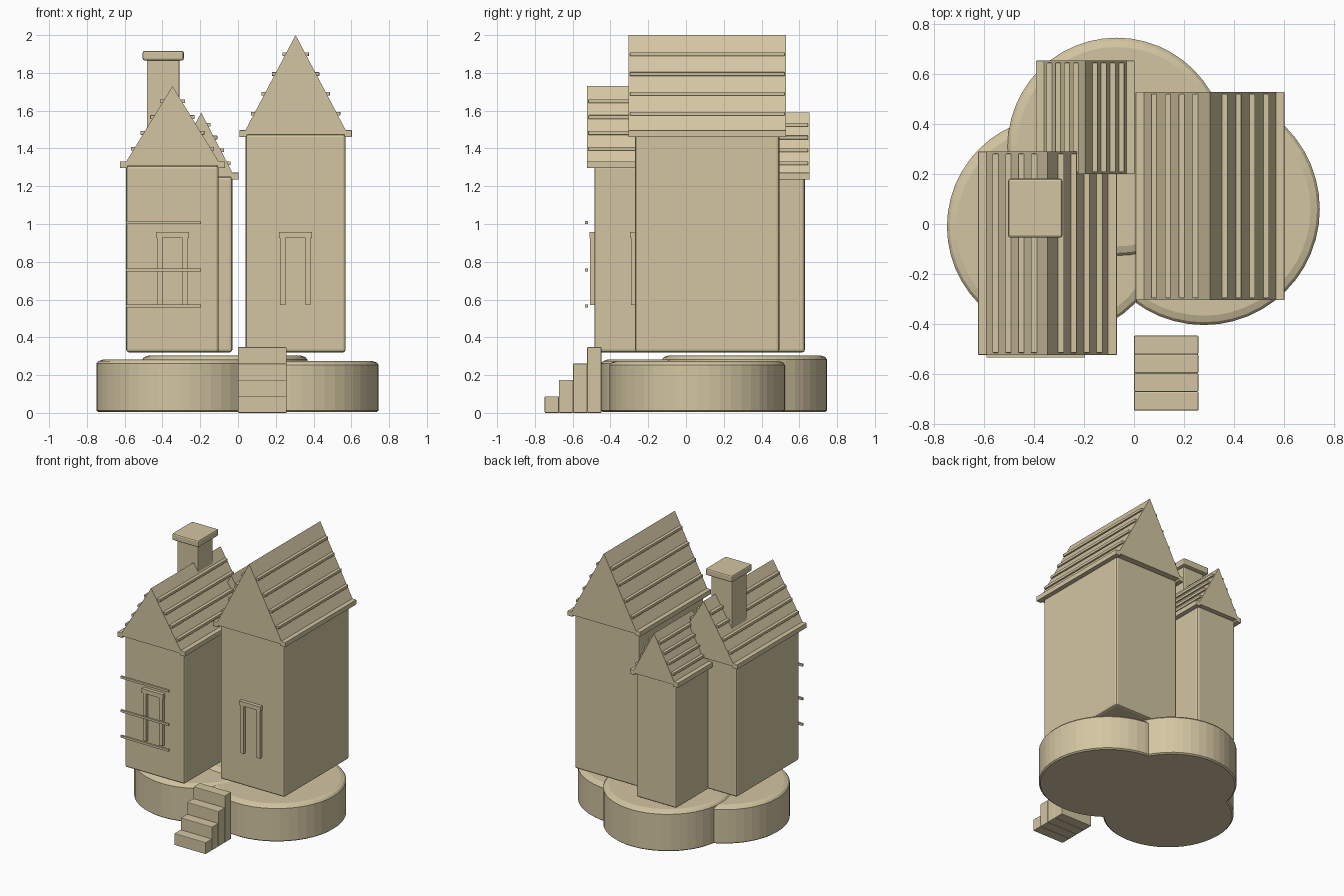
import bpy, bmesh, math

if "Cube" in bpy.data.objects:
    bpy.data.objects.remove(bpy.data.objects["Cube"])

stone = bpy.data.materials.new("sandstone")
stone.diffuse_color = (0.65, 0.56, 0.36, 1)
stone.use_nodes = True
stone.node_tree.nodes["Principled BSDF"].inputs["Base Color"].default_value = stone.diffuse_color


def finish(name, bm, bevel=0, segments=2):
    bmesh.ops.recalc_face_normals(bm, faces=bm.faces[:])
    me = bpy.data.meshes.new(name)
    bm.to_mesh(me)
    bm.free()
    me.materials.append(stone)
    ob = bpy.data.objects.new(name, me)
    bpy.context.collection.objects.link(ob)
    if bevel:
        mod = ob.modifiers.new("soft_edges", "BEVEL")
        mod.width = bevel
        mod.segments = segments
    return ob


def box(name, x, y, z, bevel=0):
    """Box from (min, max) ranges."""
    bm = bmesh.new()
    bmesh.ops.create_cube(bm, size=1)
    for v in bm.verts:
        v.co = [sum(r) / 2 + c * (r[1] - r[0]) for r, c in zip((x, y, z), v.co)]
    return finish(name, bm, bevel)


def disc(name, cx, cy, r, top, sides=48):
    """Round base slab with a softened upper rim."""
    bm = bmesh.new()
    rings = []
    profile = [(r - .01, .005), (r, .013), (r, top - .022),
               (r - .011, top - .009), (r - .037, top)]
    for rad, z in profile:
        rings.append([bm.verts.new((cx + rad * math.cos(a), cy + rad * math.sin(a), z))
                      for a in (2 * math.pi * i / sides for i in range(sides))])
    for lo, hi in zip(rings, rings[1:]):
        for i in range(sides):
            j = (i + 1) % sides
            bm.faces.new((lo[i], lo[j], hi[j], hi[i]))
    bm.faces.new(rings[0][::-1])
    bm.faces.new(rings[-1])
    finish(name, bm)


def house(name, x, y, eave, peak, roof_y):
    # walls
    box(name + "_walls", x, y, (.32, eave), .015)
    cx = sum(x) / 2
    half = (x[1] - x[0]) / 2 + .012
    # gabled roof prism
    bm = bmesh.new()
    ends = [[bm.verts.new((cx + dx, yy, z))
             for dx, z in ((-half, eave), (half, eave), (0, peak))] for yy in roof_y]
    bm.faces.new(ends[0])
    bm.faces.new(ends[1][::-1])
    for i in range(3):
        j = (i + 1) % 3
        bm.faces.new((ends[0][i], ends[1][i], ends[1][j], ends[0][j]))
    finish(name + "_roof", bm)
    # shingle battens and eave boards on both slopes
    for side, label in ((-1, "left"), (1, "right")):
        for k in range(5):
            edge = half * (1 - k / 5)
            z = eave + (peak - eave) * k / 5
            inset = .008 if k else 0
            h = .01 if k else .018
            a, b = cx + side * (edge - .02), cx + side * (edge + (.015 if k else .021))
            part = "batten" if k else "eave_board"
            box(f"{name}_{part}_{label}_{k}", (min(a, b), max(a, b)),
                (roof_y[0] + inset, roof_y[1] - inset),
                (z - h + .004, z + h + .004), .003)


def door_frame(name, cx, wall_y):
    for side, label in ((-1, "left"), (1, "right")):
        jx = cx + side * .067
        box(f"{name}_jamb_{label}", (jx - .014, jx + .014),
            (wall_y - .022, wall_y + .01), (.57, .93))
    box(name + "_lintel", (cx - .087, cx + .087), (wall_y - .026, wall_y + .01), (.925, .957))


# overlapping round bases
disc("base_left", -.31, -.01, .44, .283)
disc("base_right", .28, .06, .465, .276)
disc("base_back", -.07, .31, .437, .305)

# three houses
house("left_house", (-.592, -.102), (-.485, .25), 1.31, 1.73, (-.525, .29))
house("right_house", (.04, .57), (-.27, .495), 1.475, 2.0, (-.305, .53))
house("back_house", (-.36, -.03), (.24, .63), 1.25, 1.59, (.2, .655))

# chimney
box("chimney_stack", (-.483, -.31), (-.025, .15), (1.35, 1.88), .006)
box("chimney_cap", (-.505, -.287), (-.055, .182), (1.866, 1.917), .01)

# door frames and balcony rails
door_frame("left_door", -.347, -.485)
door_frame("right_door", .304, -.27)
for i, z in enumerate((.567, .757, 1.007)):
    box(f"rail_{i}", (-.592, -.197), (-.535, -.52), (z - .008, z + .008))

# front stairs
for i in range(4):
    y0 = -.748 + i * .075
    box(f"step_{i}", (0, .258), (y0, y0 + .075), (0, .087 * (i + 1)), .004)
